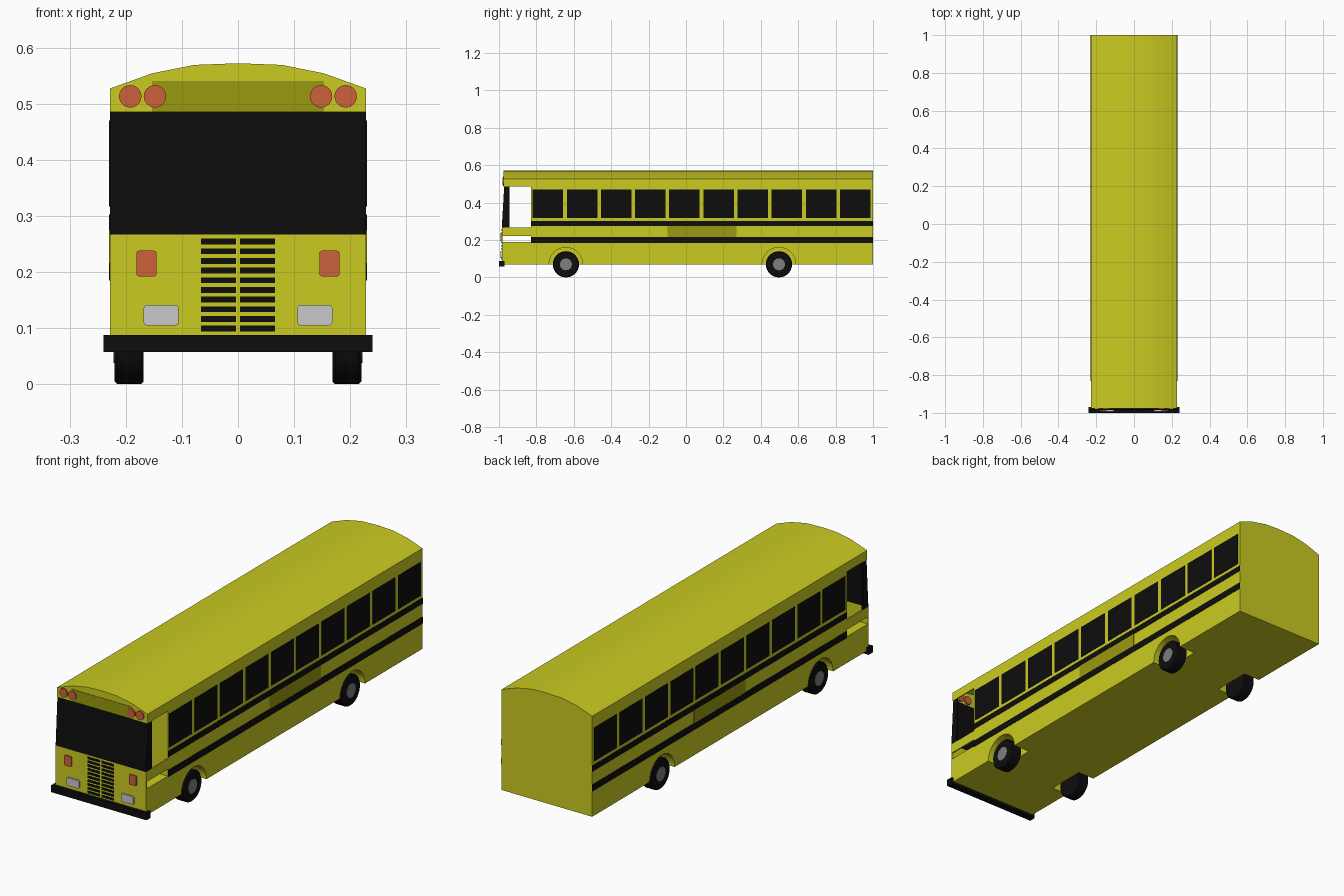
import bpy, bmesh, math
from mathutils import Vector

if "Cube" in bpy.data.objects:
    bpy.data.objects.remove(bpy.data.objects["Cube"])


def material(name, rgb):
    m = bpy.data.materials.new(name)
    m.diffuse_color = (*rgb, 1)
    m.use_nodes = True
    m.node_tree.nodes["Principled BSDF"].inputs["Base Color"].default_value = m.diffuse_color
    return m


YELLOW = material("bus_yellow", (0.60, 0.60, 0.016))
OLIVE = material("dark_yellow", (0.32, 0.32, 0.005))
BLACK = material("black", (0.004, 0.004, 0.004))
RED = material("lamp_red", (0.61, 0.12, 0.045))
SILVER = material("headlamp_silver", (0.58, 0.58, 0.60))
GREY = material("hub_grey", (0.21, 0.21, 0.21))


def finish(bm, name, mat):
    bmesh.ops.recalc_face_normals(bm, faces=bm.faces)
    me = bpy.data.meshes.new(name)
    bm.to_mesh(me)
    bm.free()
    ob = bpy.data.objects.new(name, me)
    bpy.context.collection.objects.link(ob)
    if mat:
        me.materials.append(mat)
    return ob


def smooth(ob, deg=25):
    bpy.ops.object.select_all(action='DESELECT')
    ob.select_set(True)
    bpy.context.view_layer.objects.active = ob
    bpy.ops.object.shade_smooth_by_angle(angle=math.radians(deg))


def prism(name, pts, axis, a, b, mat):
    """Extrude a profile: (x,z) along y, or (y,z) along x."""
    bm = bmesh.new()
    place = (lambda p, t: (p[0], t, p[1])) if axis == 'y' else (lambda p, t: (t, p[0], p[1]))
    f = bm.faces.new([bm.verts.new(place(p, a)) for p in pts])
    ext = bmesh.ops.extrude_face_region(bm, geom=[f])
    move = Vector((0, b - a, 0)) if axis == 'y' else Vector((b - a, 0, 0))
    bmesh.ops.translate(bm, vec=move, verts=[v for v in ext['geom'] if isinstance(v, bmesh.types.BMVert)])
    return finish(bm, name, mat)


def box(name, x, y, z, mat):
    return prism(name, [(x[0], z[0]), (x[1], z[0]), (x[1], z[1]), (x[0], z[1])], 'y', y[0], y[1], mat)


def circle(cu, cv, r, n):
    return [(cu + r * math.cos(2 * math.pi * i / n), cv + r * math.sin(2 * math.pi * i / n)) for i in range(n)]


def rounded(cu, cv, w, h, r):
    pts = []
    for k, (sx, sy) in enumerate([(1, 1), (-1, 1), (-1, -1), (1, -1)]):
        for i in range(4):
            a = math.pi / 2 * (k + i / 3)
            pts.append((cu + sx * (w / 2 - r) + r * math.cos(a), cv + sy * (h / 2 - r) + r * math.sin(a)))
    return pts


W, BACK, WALL, NOSE = 0.228, 1.0, -0.83, -0.985
AXLES = (-0.642, 0.497)
roof = [(W, 0.527), (0.153, 0.554), (0.078, 0.569), (0, 0.572),
        (-0.078, 0.569), (-0.153, 0.554), (-W, 0.527)]

# Main body with wheel arches cut out
body = prism("bus_body", [(W, 0.07)] + roof + [(-W, 0.07)], 'y', WALL, BACK, YELLOW)
for s in (-1, 1):
    for y in AXLES:
        cutter = prism("wheel_arch_cutter", circle(y, 0.07, 0.09, 32), 'x', s * 0.145, s * 0.25, YELLOW)
        cutter.hide_render = True
        cutter.hide_set(True)
        mod = body.modifiers.new("wheel_arch", 'BOOLEAN')
        mod.operation = 'DIFFERENCE'
        mod.solver = 'EXACT'
        mod.object = cutter
smooth(body)

# Open driver's cab: hollow roof, header, base and front panel
inner = [(x * 0.98, z - 0.005) for x, z in reversed(roof)]
cab_roof = prism("cab_roof", [(W, 0.485)] + roof + [(-W, 0.485), (-W * 0.98, 0.485)] + inner + [(W * 0.98, 0.485)],
                 'y', -0.971, WALL, YELLOW)
smooth(cab_roof)
prism("front_header", [(W, 0.485)] + roof + [(-W, 0.485)], 'y', -0.976, -0.971, YELLOW)
box("cab_base", (-W, W), (NOSE + 0.004, WALL), (0.07, 0.19), YELLOW)
box("front_panel", (-W, W), (NOSE, NOSE + 0.004), (0.07, 0.267), YELLOW)

# Raked windscreen with wedge-shaped side pillars
prism("windscreen", [(NOSE, 0.267), (NOSE + 0.006, 0.267), (-0.966, 0.485), (-0.972, 0.485)], 'x', -W, W, BLACK)
for s in (-1, 1):
    prism("windscreen_pillar", [(NOSE + 0.003, 0.267), (-0.945, 0.267), (-0.945, 0.485), (-0.969, 0.485)],
          'x', s * (W - 0.006), s * W, BLACK)
    box("cab_side_rail", sorted((s * (W - 0.006), s * W)), (NOSE + 0.004, WALL), (0.222, 0.268), YELLOW)

# Bumper and destination sign
box("front_bumper", (-0.24, 0.24), (-1.0, -0.97), (0.057, 0.088), BLACK)
box("front_sign", (-0.153, 0.153), (-0.978, -0.976), (0.485, 0.54), OLIVE)

for s in (-1, 1):
    # Lamps on the face
    for x in (0.148, 0.192):
        lamp = prism("warning_lamp", circle(s * x, 0.513, 0.02, 24), 'y', -0.982, -0.964, RED)
        smooth(lamp)
    prism("marker_lamp", rounded(s * 0.163, 0.215, 0.036, 0.046, 0.005), 'y', -0.991, NOSE, RED)
    prism("headlamp", rounded(s * 0.137, 0.123, 0.062, 0.036, 0.005), 'y', -0.993, NOSE, SILVER)
    # Grille bars
    for i in range(10):
        z = 0.094 + i * 0.0172
        box("grille_bar", sorted((s * 0.004, s * 0.066)), (NOSE - 0.002, NOSE), (z, z + 0.0105), BLACK)

    # Side windows, stripes and sign
    side = sorted((s * W, s * (W + 0.0015)))
    for i in range(10):
        y = -0.82 + i * 0.1826
        box("side_window", side, (y, y + 0.163), (0.317, 0.47), BLACK)
    box("lower_stripe", side, (WALL, BACK), (0.185, 0.216), BLACK)
    box("upper_stripe", side, (WALL, BACK), (0.275, 0.302), BLACK)
    box("side_sign", side, (-0.10, 0.27), (0.216, 0.275), OLIVE)

    # Wheels
    for y in AXLES:
        tyre = prism("tyre", circle(y, 0.07, 0.07, 32), 'x', s * 0.168, s * 0.22, BLACK)
        bev = tyre.modifiers.new("rounded_shoulder", 'BEVEL')
        bev.width = 0.005
        bev.limit_method = 'ANGLE'
        smooth(tyre)
        hub = prism("wheel_hub", circle(y, 0.07, 0.032, 24), 'x', s * 0.218, s * 0.222, GREY)
        smooth(hub)
